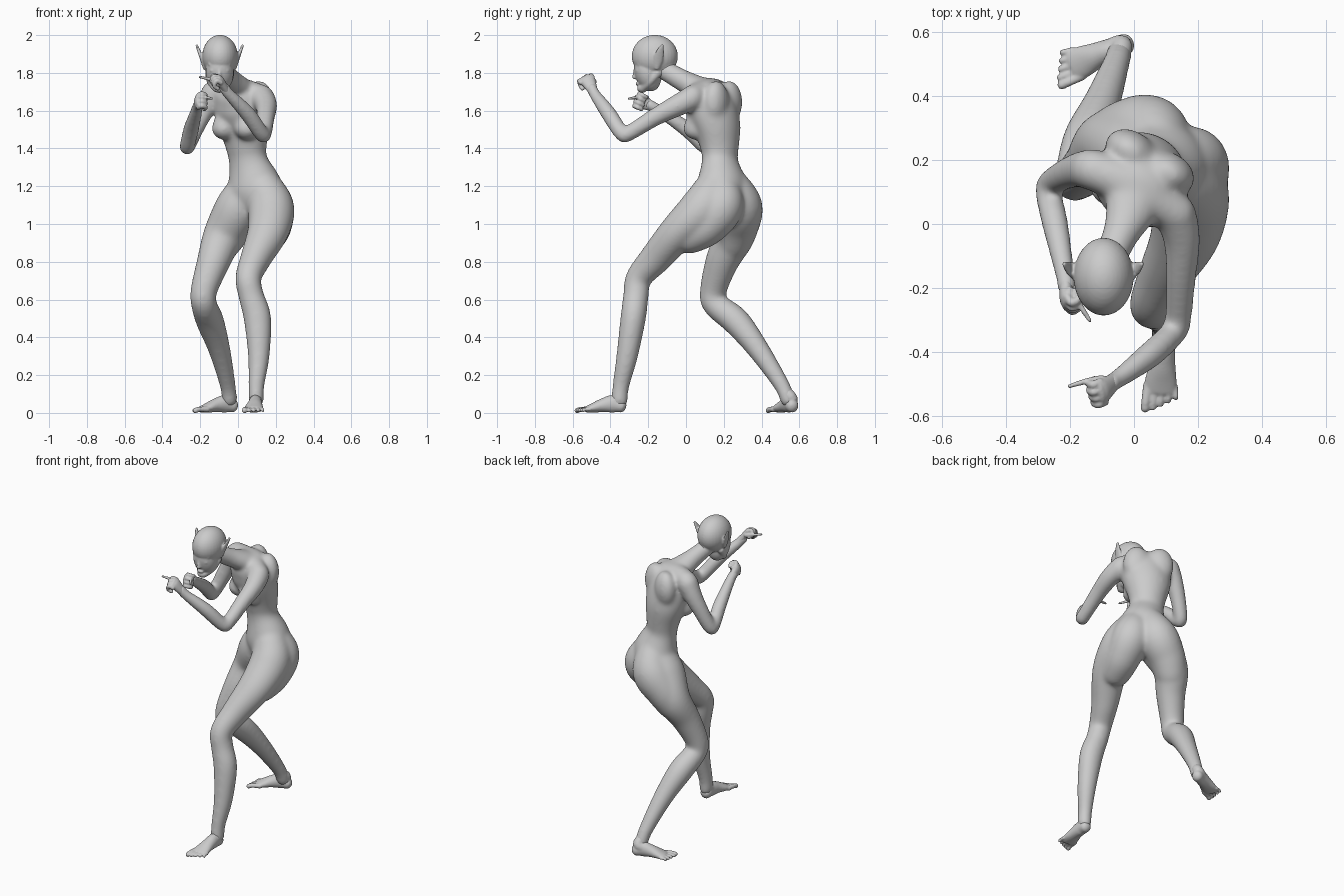
import bpy, bmesh, math
from mathutils import Vector, Matrix

V = Vector
SIDE = V((0.86, -0.5, 0))    # torso is twisted: its left side is swung forward
BACK = V((0.5, 0.86, 0))


def catmull(p0, p1, p2, p3, t):
    return [0.5 * (2*b + (c-a)*t + (2*a-5*b+4*c-d)*t*t + (3*b-a-3*c+d)*t**3)
            for a, b, c, d in zip(p0, p1, p2, p3)]


def tube(bm, pts, side=(1, 0, 0), cap=0.8, seg=20, grow=0.0):
    """Closed smooth loft; points are (x, y, z, half width along side[, half depth])."""
    pts = [tuple(p) if len(p) == 5 else tuple(p) + (p[3],) for p in pts]
    # grow makes up for what the softening takes off thin limbs
    pts = [p[:3] + tuple(math.sqrt(r*r + grow) for r in p[3:]) for p in pts]
    ext = [pts[0]] + pts + [pts[-1]]
    path = [catmull(*ext[i:i+4], k / 6) for i in range(len(pts) - 1) for k in range(6)]
    path.append(list(pts[-1]))
    pos = [V(p[:3]) for p in path]
    n = len(path)
    tan = [(pos[min(i+1, n-1)] - pos[max(i-1, 0)]).normalized() for i in range(n)]
    rows = [(pos[i], tan[i], path[i][3], path[i][4]) for i in range(n)]
    for end, sgn in ((0, -1), (n-1, 1)):
        a, b = path[end][3:5]
        for ang in (25, 50, 70, 85):
            s, c = math.sin(math.radians(ang)), math.cos(math.radians(ang))
            row = (pos[end] + tan[end]*sgn*s*min(a, b)*cap, tan[end], a*c, b*c)
            rows.insert(0, row) if sgn < 0 else rows.append(row)
    rings = []
    for c, t, a, b in rows:
        u = V(side)
        u = (u - t * u.dot(t)).normalized()
        w = t.cross(u)
        rings.append([bm.verts.new(c + u*a*math.cos(q*math.tau/seg) + w*b*math.sin(q*math.tau/seg))
                      for q in range(seg)])
    for r, s in zip(rings, rings[1:]):
        for q in range(seg):
            bm.faces.new((r[q], r[(q+1) % seg], s[(q+1) % seg], s[q]))
    bm.faces.new(rings[0][::-1])
    bm.faces.new(rings[-1])


def ball(bm, c, r, rot=None):
    m = Matrix.Translation(c) @ (rot or Matrix()) @ Matrix.Diagonal((*r, 1))
    bmesh.ops.create_uvsphere(bm, u_segments=32, v_segments=20, radius=1, matrix=m)


def finish(bm, name, voxel, smooth):
    """Fuse the overlapping volumes into one smooth skin."""
    bmesh.ops.recalc_face_normals(bm, faces=bm.faces)
    me = bpy.data.meshes.new(name)
    bm.to_mesh(me)
    bm.free()
    ob = bpy.data.objects.new(name, me)
    bpy.context.collection.objects.link(ob)
    rm = ob.modifiers.new("fuse", 'REMESH')
    rm.mode, rm.voxel_size, rm.use_smooth_shade = 'VOXEL', voxel, True
    sm = ob.modifiers.new("soften", 'SMOOTH')
    sm.factor, sm.iterations = 0.5, smooth


# body: torso, neck, limbs
SOFT = 40
G = 13e-6 * SOFT
bm = bmesh.new()
twist = Matrix.Rotation(math.radians(-30), 4, 'Z')
tube(bm, [(.09, .19, 1.05, .12, .09), (.09, .195, 1.12, .155, .12), (.085, .19, 1.21, .147, .127),
          (.055, .18, 1.33, .105, .09), (.045, .178, 1.40, .108, .096), (.033, .165, 1.52, .14, .116),
          (.018, .125, 1.63, .15, .128), (.0, .09, 1.695, .128, .105)], SIDE, cap=.5, seg=32, grow=G)
tube(bm, [(-.13, .17, 1.70, .06), (.005, .115, 1.705, .065), (.135, .03, 1.67, .06)], (0, 0, 1), grow=G)
tube(bm, [(-.09, -.14, 1.83, .046), (-.045, -.04, 1.772, .052), (-.015, .03, 1.735, .075, .058),
          (.015, .12, 1.69, .11, .07)], SIDE, grow=G)
for s in (-1, 1):
    mid = V((.03, .16, 0)) + SIDE * s * .07
    ball(bm, mid + BACK*.04 + V((0, 0, 1.645)), (.085, .063, .115), twist)     # shoulder blades
    b, c = mid - BACK*.05, mid - BACK*.09                                       # breasts
    tube(bm, [(b.x, b.y, 1.60, .04), (*(b.lerp(c, .6).to_2d()), 1.545, .056), (c.x, c.y, 1.498, .061)],
         SIDE, grow=G)
# buttocks running from the pelvis into the thighs
tube(bm, [(.125, .175, 1.225, .085), (.178, .19, 1.10, .115), (.178, .11, .99, .105),
          (.155, .01, .93, .09)], SIDE, grow=G)
tube(bm, [(.085, .225, 1.235, .085), (.05, .28, 1.10, .122), (-.03, .272, .99, .112),
          (-.08, .25, .90, .095)], SIDE, grow=G)

# left leg (forward) and right leg (trailing)
tube(bm, [(.14, .145, 1.18, .105), (.175, .09, 1.08, .122), (.16, -.035, .965, .108, .098),
          (.095, -.16, .82, .08, .082), (.055, -.25, .715, .066), (.07, -.265, .62, .064),
          (.103, -.28, .5, .070, .064), (.11, -.312, .3, .053), (.097, -.345, .14, .036, .039),
          (.096, -.352, .06, .034, .039)], grow=G)
tube(bm, [(.05, .215, 1.18, .105), (.0, .225, 1.08, .122), (-.077, .25, .94, .106), (-.13, .19, .8, .086),
          (-.18, .145, .65, .068), (-.18, .155, .575, .065), (-.148, .265, .485, .071),
          (-.10, .38, .34, .055), (-.055, .505, .15, .037), (-.045, .54, .065, .034)], grow=G)

# left arm (extended guard) and right arm (tucked guard)
tube(bm, [(.13, .03, 1.665, .063), (.15, -.05, 1.625, .054), (.147, -.165, 1.565, .043),
          (.138, -.30, 1.482, .036), (.125, -.338, 1.478, .035), (.05, -.41, 1.585, .036),
          (-.05, -.485, 1.69, .022), (-.075, -.50, 1.725, .022)], (0, 0, 1), grow=G)
tube(bm, [(-.13, .17, 1.695, .063), (-.17, .17, 1.62, .052), (-.215, .155, 1.53, .043),
          (-.263, .125, 1.42, .036), (-.268, .095, 1.415, .035), (-.247, 0, 1.505, .036),
          (-.215, -.165, 1.615, .022), (-.211, -.20, 1.632, .022)], (1, 0, .3), grow=G)
finish(bm, "body", .008, SOFT)

# head with face details and pointed ears
bm = bmesh.new()
ball(bm, (-.095, -.165, 1.888), (.094, .122, .113))
tilt = Matrix.Rotation(math.radians(16), 4, 'X')
ball(bm, (-.097, -.203, 1.805), (.074, .07, .105), tilt)
ball(bm, (-.10, -.232, 1.718), (.032, .027, .024))
for s in (-1, 1):                                                               # jaw
    tube(bm, [(-.097 + s*.055, -.15, 1.80, .023), (-.098 + s*.044, -.19, 1.755, .023),
              (-.1 + s*.012, -.23, 1.718, .022)])
tube(bm, [(-.09, -.12, 1.85, .05), (-.07, -.09, 1.80, .049), (-.045, -.045, 1.774, .047)])
tube(bm, [(-.098, -.266, 1.83, .009), (-.099, -.272, 1.795, .01), (-.1, -.274, 1.775, .014, .011)], seg=12)
ball(bm, (-.1, -.256, 1.743), (.024, .011, .010))
for s in (-1, 1):
    ball(bm, (-.098 + s*.034, -.255, 1.812), (.018, .012, .010))
    tube(bm, [(-.098 + s*.012, -.267, 1.837, .006), (-.098 + s*.055, -.249, 1.845, .007)], (0, 0, 1), seg=12)
    tube(bm, [(-.097 + s*.078, -.155, 1.825, .015, .011), (-.097 + s*.092, -.148, 1.865, .025, .010),
              (-.097 + s*.108, -.138, 1.91, .022, .009), (-.097 + s*.122, -.124, 1.946, .009, .007)],
         (0, 1, 0))
finish(bm, "head", .005, 7)


# hands: palm, four curled fingers, one straight digit
def hand(name, wrist, knuckle, row, palm, tip):
    wrist, K, row, palm = V(wrist), V(knuckle), V(row).normalized(), V(palm)
    w = (K - wrist).normalized()
    row = (row - w*row.dot(w)).normalized()
    q = w.cross(row)
    p = q if q.dot(palm) > 0 else -q
    bm = bmesh.new()
    tube(bm, [(*(wrist - w*.02), .022, .020), (*(wrist + w*.02), .028, .021),
              (*(K - w*.025), .040, .023), (*(K - w*.005), .040, .017)], row)
    for i in range(4):
        c = K + row * (i*.023 - .031) - w*abs(i - 1)*.005
        tube(bm, [(*(c - w*.012), .013), (*(c + w*.01 + p*.014), .013), (*(c - w*.006 + p*.038), .012),
                  (*(c - w*.032 + p*.031), .011)], row, seg=12)
    root = K - row*.03 - w*.04 + p*.008
    mid = root.lerp(V(tip), .5) - row*.004
    tube(bm, [(*root, .014), (*mid, .0095), (*tip, .0065)], row, seg=12)
    finish(bm, name, .0045, 2)


hand("left_hand", (-.055, -.487, 1.695), (-.108, -.53, 1.778), (.1, -1, -.2), (-.75, 0, -.6),
     (-.203, -.508, 1.778))
hand("right_hand", (-.215, -.17, 1.617), (-.208, -.257, 1.66), (0, -.4, -.9), (.9, -.2, 0),
     (-.138, -.303, 1.664))


# feet: sole loft from heel to ball, then five toes
def foot(name, heel, direction, inner, length, ankle):
    o, d = V(heel), V(direction).normalized()
    n = d.cross(V((0, 0, 1))) * inner          # towards the big toe
    L = length / .26
    at = lambda f, s, z: tuple(o + d*f*L + n*s + V((0, 0, z)))
    bm = bmesh.new()
    tube(bm, [(*at(.032, 0, .036), .034, .035), (*at(.07, 0, .048), .036, .047),
              (*at(.12, 0, .040), .041, .037), (*at(.165, .002, .027), .05, .026),
              (*at(.195, .003, .019), .05, .018)], n)
    tube(bm, [(*ankle, .032), (*at(.043, 0, .075), .034), (*at(.085, 0, .052), .034)], n, cap=.3)
    for i in range(5):
        s = .042 - i*.0215
        r = .0155 if i == 0 else .0115 - i*.0004
        end = .248 - i*.003 - (.008*(i - 1) if i > 1 else 0)
        tube(bm, [(*at(.18, s, .019), r), (*at((.18+end)/2 + .01, s*1.08, .019), r*.9),
                  (*at(end, s*1.1, .012), r*.95)], n, seg=12)
    finish(bm, name, .005, 5)


foot("left_foot", (.097, -.308, 0), (-.06, -1, 0), 1, .287, (.097, -.347, .12))
foot("right_foot", (.004, .575, 0), (-.92, -.36, 0), -1, .28, (-.052, .515, .12))
